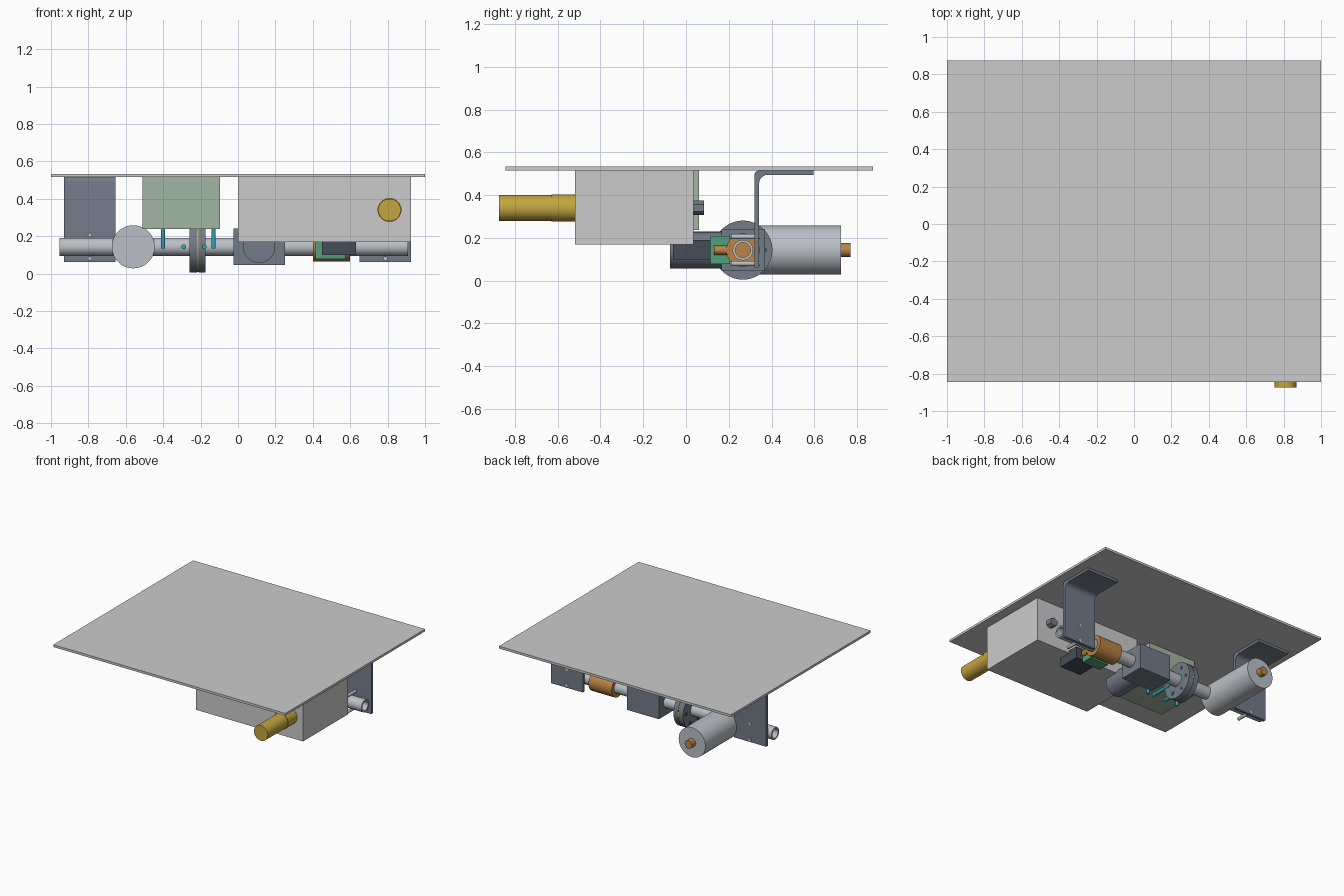
import bpy, bmesh, math
from mathutils import Matrix, Vector

if "Cube" in bpy.data.objects:
    bpy.data.objects.remove(bpy.data.objects["Cube"])

PY, PZ = 0.266, 0.143          # pipe axis position


def mat(name, *rgb):
    m = bpy.data.materials.new(name)
    m.diffuse_color = (*rgb, 1)
    m.use_nodes = True
    m.node_tree.nodes["Principled BSDF"].inputs["Base Color"].default_value = m.diffuse_color
    return m


STEEL = mat("steel", 0.50, 0.53, 0.57)
SLATE = mat("slate", 0.17, 0.20, 0.25)
DARK = mat("dark", 0.06, 0.075, 0.10)
GOLD = mat("gold", 0.55, 0.38, 0.05)
COPPER = mat("copper", 0.50, 0.23, 0.06)
GREEN = mat("green", 0.08, 0.36, 0.20)
PALE_GREEN = mat("pale_green", 0.36, 0.47, 0.37)
TEAL = mat("teal", 0.03, 0.38, 0.46)


def finish(name, bm, material=None, smooth=False):
    bmesh.ops.recalc_face_normals(bm, faces=bm.faces)
    me = bpy.data.meshes.new(name)
    bm.to_mesh(me)
    bm.free()
    ob = bpy.data.objects.new(name, me)
    bpy.context.collection.objects.link(ob)
    if material:
        me.materials.append(material)
    if smooth:
        bpy.ops.object.select_all(action='DESELECT')
        ob.select_set(True)
        bpy.context.view_layer.objects.active = ob
        bpy.ops.object.shade_smooth_by_angle(angle=math.radians(35))
    return ob


def box(name, x, y, z, material=None):
    bm = bmesh.new()
    size = Matrix.Diagonal((x[1] - x[0], y[1] - y[0], z[1] - z[0], 1))
    mid = Matrix.Translation((sum(x) / 2, sum(y) / 2, sum(z) / 2))
    bmesh.ops.create_cube(bm, size=1, matrix=mid @ size)
    return finish(name, bm, material)


def rod(name, a, b, r, material=None, sides=32):
    a, b = Vector(a), Vector(b)
    bm = bmesh.new()
    rot = Vector((0, 0, 1)).rotation_difference(b - a).to_matrix().to_4x4()
    bmesh.ops.create_cone(bm, cap_ends=True, segments=sides, radius1=r, radius2=r,
                          depth=(b - a).length, matrix=Matrix.Translation((a + b) / 2) @ rot)
    return finish(name, bm, material, sides > 8)


def tube(name, x0, x1, r_out, r_in, material=None, sides=32):
    bm = bmesh.new()
    rings = []
    for x, r in ((x0, r_out), (x1, r_out), (x1, r_in), (x0, r_in)):
        rings.append([bm.verts.new((x, PY + r * math.cos(2 * math.pi * i / sides),
                                    PZ + r * math.sin(2 * math.pi * i / sides)))
                      for i in range(sides)])
    for k in range(4):
        p, q = rings[k], rings[(k + 1) % 4]
        for i in range(sides):
            j = (i + 1) % sides
            bm.faces.new((p[i], p[j], q[j], q[i]))
    return finish(name, bm, material, True)


def extrude_x(name, profile, x0, x1, material):
    bm = bmesh.new()
    face = bm.faces.new([bm.verts.new((x0, y, z)) for y, z in profile])
    new = bmesh.ops.extrude_face_region(bm, geom=[face])
    bmesh.ops.translate(bm, vec=(x1 - x0, 0, 0),
                        verts=[v for v in new["geom"] if isinstance(v, bmesh.types.BMVert)])
    return finish(name, bm, material, True)


# Mounting plate and control box with its gland
box("mounting_plate", (-1, 1), (-0.845, 0.875), (0.515, 0.533))
box("control_box", (0, 0.925), (-0.52, 0.035), (0.17, 0.515))
rod("gland_collar", (0.81, -0.63, 0.34), (0.81, -0.52, 0.34), 0.064, GOLD)
rod("gland_body", (0.81, -0.875, 0.34), (0.81, -0.63, 0.34), 0.060, GOLD)
rod("gland_nut", (0.81, 0.035, 0.34), (0.81, 0.083, 0.34), 0.034, SLATE, 6)

# Main pipe
tube("main_pipe", -0.955, 0.91, 0.048, 0.035, STEEL)

# Angle brackets, each with two clamp bolts
arc = [(0.382 - 0.04 * math.cos(t), 0.455 + 0.04 * math.sin(t))
       for t in [math.pi / 2 * i / 8 for i in range(9)]]
outer = [(0.342 - 0.022 * math.cos(t), 0.493 + 0.022 * math.sin(t))
         for t in [math.pi / 2 * i / 6 for i in range(6, -1, -1)]]
profile = [(0.342, 0.062)] + arc + [(0.595, 0.495), (0.595, 0.515)] + outer + [(0.32, 0.062)]
for side, x0 in (("left", -0.93), ("right", 0.65)):
    extrude_x(side + "_bracket", profile, x0, x0 + 0.275, SLATE)
    for level, z in (("upper", PZ + 0.063), ("lower", PZ - 0.063)):
        rod(f"{side}_{level}_clamp_bolt", (x0 + 0.138, 0.21, z), (x0 + 0.138, 0.345, z),
            0.012, STEEL, 16)

# Filter canister with outlet
rod("canister", (-0.56, 0.21, PZ), (-0.56, 0.725, PZ), 0.115, STEEL, 48)
rod("canister_cap", (-0.56, 0.205, PZ), (-0.56, 0.22, PZ), 0.105, STEEL, 48)
rod("canister_outlet", (-0.56, 0.72, PZ), (-0.56, 0.77, PZ), 0.032, COPPER, 24)

# Bolted flange pair with gasket
tube("flange_left", -0.258, -0.22, 0.138, 0.045, SLATE, 48)
tube("flange_right", -0.212, -0.175, 0.138, 0.045, SLATE, 48)
tube("flange_gasket", -0.22, -0.212, 0.134, 0.045, GOLD, 48)
for i in range(6):
    t = math.pi / 3 * i
    y, z = PY + 0.098 * math.cos(t), PZ + 0.098 * math.sin(t)
    rod(f"flange_bolt_{i}", (-0.26, y, z), (-0.173, y, z), 0.015, DARK, 16)

# Pressure transmitter with its sensing tubes
box("transmitter", (-0.51, -0.095), (-0.30, 0.06), (0.237, 0.515), PALE_GREEN)
for i, x in enumerate((-0.40, -0.13)):
    rod(f"transmitter_leg_{i}", (x, 0, 0.24), (x, 0, 0.135), 0.011, TEAL, 16)
for i, x in enumerate((-0.29, -0.18)):
    rod(f"sensing_tube_{i}", (x, 0, PZ), (x, PY - 0.04, PZ), 0.013, TEAL, 16)

# Motor valve
box("valve_body", (-0.025, 0.25), (0.167, 0.37), (0.045, 0.242), SLATE)
rod("valve_motor", (0.113, -0.075, PZ), (0.113, 0.167, PZ), 0.086, SLATE, 40)

# Copper solenoid section with its driver
rod("solenoid_sleeve", (0.40, PY, PZ), (0.60, PY, PZ), 0.078, COPPER, 32)
rod("solenoid_stub", (0.575, 0.13, PZ), (0.575, 0.22, PZ), 0.022, COPPER, 16)
box("driver_board", (0.415, 0.575), (0.115, 0.205), (0.078, 0.21), GREEN)
box("driver_box", (0.45, 0.63), (-0.06, 0.115), (0.10, 0.19), DARK)
